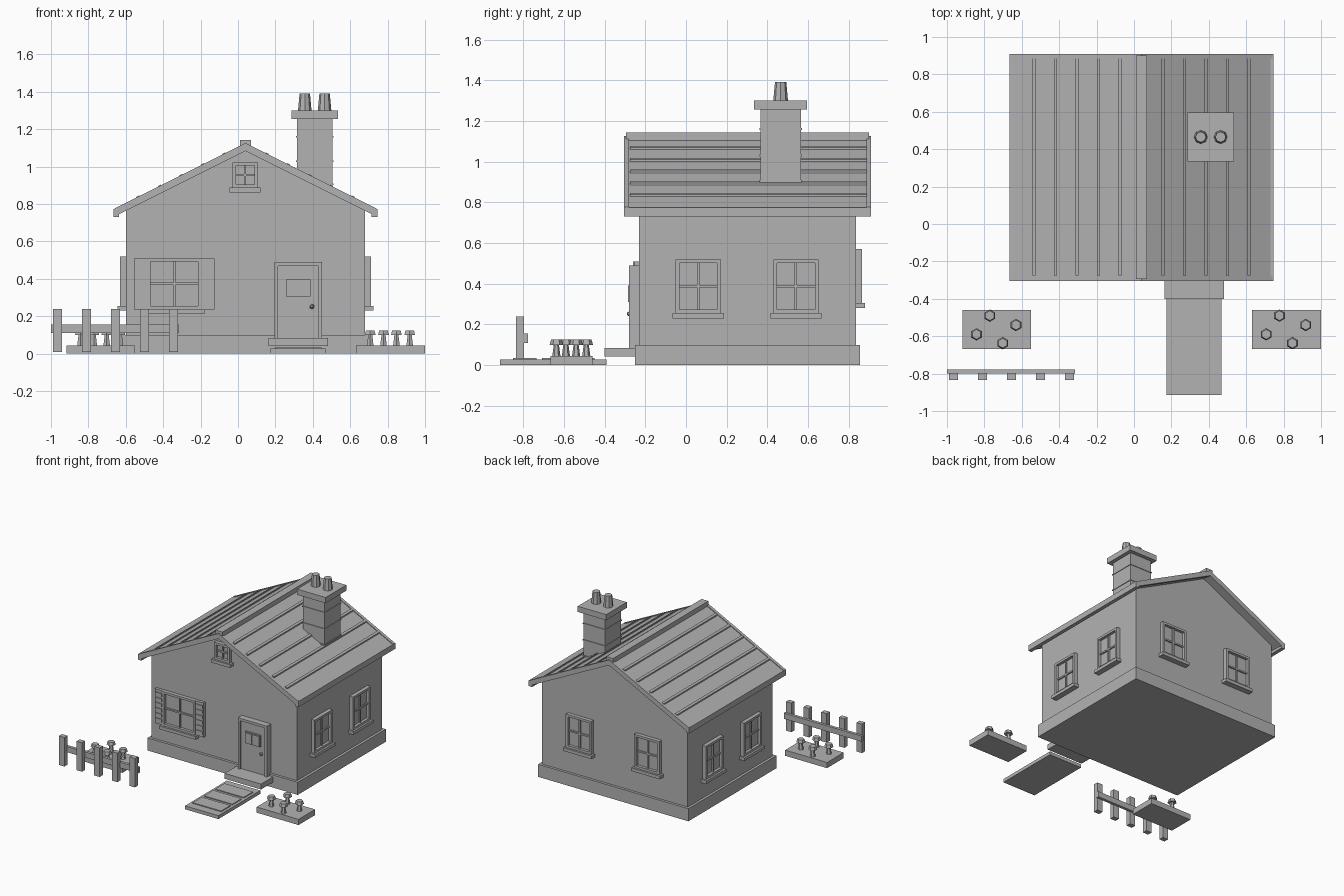
import bpy
import bmesh
from math import pi
from mathutils import Matrix, Vector

default_cube = bpy.data.objects.get("Cube")
if default_cube:
    bpy.data.objects.remove(default_cube)

# One plain material for the whole model
grey = bpy.data.materials.new("plain grey")
grey.use_nodes = True
colour = (0.45, 0.45, 0.45, 1)
grey.diffuse_color = colour
grey.node_tree.nodes["Principled BSDF"].inputs["Base Color"].default_value = colour

CENTRE = 0.04                 # ridge line
WALL_HALF = 0.64
WALL_FRONT, WALL_BACK = -0.23, 0.835
ROOF_FRONT, ROOF_BACK = -0.305, 0.91
EAVE_HALF = 0.7
RIDGE = 1.12
SLOPE = 0.5


def finish(name, bm, matrix=None):
    """Turn a bmesh into a flat-shaded object."""
    if matrix:
        bm.transform(matrix)
    bmesh.ops.recalc_face_normals(bm, faces=bm.faces)
    mesh = bpy.data.meshes.new(name)
    bm.to_mesh(mesh)
    bm.free()
    mesh.materials.append(grey)
    obj = bpy.data.objects.new(name, mesh)
    bpy.context.collection.objects.link(obj)
    return obj


def add_box(bm, x, y, z):
    """Add a box from three (low, high) ranges."""
    low, high = Vector((x[0], y[0], z[0])), Vector((x[1], y[1], z[1]))
    place = Matrix.Translation((low + high) / 2) @ Matrix.Diagonal((*(high - low), 1))
    bmesh.ops.create_cube(bm, size=1, matrix=place)


def box(name, x, y, z):
    bm = bmesh.new()
    add_box(bm, x, y, z)
    return finish(name, bm)


def around(middle, half):
    return middle - half, middle + half


def add_prism(bm, profile, y):
    """Extrude an x-z profile between two y positions."""
    face = bm.faces.new([bm.verts.new((px, y[0], pz)) for px, pz in profile])
    extruded = bmesh.ops.extrude_face_region(bm, geom=[face])
    moved = [v for v in extruded["geom"] if isinstance(v, bmesh.types.BMVert)]
    bmesh.ops.translate(bm, verts=moved, vec=(0, y[1] - y[0], 0))


def prism(name, profile, y):
    bm = bmesh.new()
    add_prism(bm, profile, y)
    return finish(name, bm)


def add_cone(bm, place, z, bottom, top, sides):
    bmesh.ops.create_cone(bm, cap_ends=True, segments=sides, radius1=bottom, radius2=top,
                          depth=z[1] - z[0],
                          matrix=Matrix.Translation((*place, sum(z) / 2)))


def window(name, matrix, width, height, sill_extra=0.015, depth=0.03):
    """Framed window facing -y, its base at the local origin."""
    bm = bmesh.new()
    half, bar, thin = width / 2, 0.018, 0.006
    front = (-depth, 0.01)
    for side in (-1, 1):
        add_box(bm, sorted((side * half, side * (half - bar))), front, (0, height))
    for bottom in (0, height - bar):
        add_box(bm, around(0, half - bar), front, (bottom, bottom + bar))
    add_box(bm, around(0, half - bar), (-depth / 4, 0.01), (bar, height - bar))
    inner = (-depth * 0.6, 0)
    add_box(bm, around(0, thin), inner, (bar, height - bar))
    add_box(bm, around(0, half - bar), inner, around(height / 2, thin))
    add_box(bm, around(0, half + sill_extra), (-depth - 0.015, 0.01), (-0.025, 0))
    return finish(name, bm, matrix)


# House body
box("plinth", around(CENTRE, WALL_HALF + 0.02), (WALL_FRONT - 0.02, WALL_BACK + 0.02), (0, 0.1))
eave_z = RIDGE - 0.03 - SLOPE * WALL_HALF
left_wall, right_wall = around(CENTRE, WALL_HALF)
box("walls", (left_wall, right_wall), (WALL_FRONT, WALL_BACK), (0.1, eave_z))
prism("gable_walls", [(left_wall, eave_z), (right_wall, eave_z), (CENTRE, RIDGE - 0.03)],
      (WALL_FRONT, WALL_BACK))


# Roof
def slope_strip(near, far, top, bottom, side):
    """Profile following one roof slope, between two distances from the ridge."""
    return [(CENTRE + side * d, RIDGE - SLOPE * d + lift)
            for d, lift in ((near, top), (far, top), (far, bottom), (near, bottom))]


for side, label in ((-1, "right"), (1, "left")):
    prism(f"{label}_roof_slope", slope_strip(0, EAVE_HALF, 0, -0.03, side),
          (ROOF_FRONT + 0.01, ROOF_BACK - 0.01))
    bm = bmesh.new()
    for row in range(1, 6):
        d = row * 0.115
        add_prism(bm, slope_strip(d - 0.008, d + 0.008, 0.01, -0.01, side),
                  (ROOF_FRONT + 0.03, ROOF_BACK - 0.02))
    finish(f"{label}_roof_battens", bm)
    bm = bmesh.new()
    for start in (ROOF_FRONT, ROOF_BACK - 0.024):
        add_prism(bm, slope_strip(0, EAVE_HALF, 0.006, -0.036, side), (start, start + 0.024))
    finish(f"{label}_barge_boards", bm)
    edge = CENTRE + side * (EAVE_HALF - 0.01)
    box(f"{label}_eave_board", around(edge, 0.015), (ROOF_FRONT, ROOF_BACK), (0.73, 0.775))
box("ridge_cap", around(CENTRE, 0.03), (ROOF_FRONT + 0.01, ROOF_BACK - 0.01),
    (RIDGE - 0.02, RIDGE + 0.022))

# Chimney with course bands, cap and pots
STACK_X, STACK_Y = 0.41, 0.465
box("chimney_stack", around(STACK_X, 0.095), around(STACK_Y, 0.1), (0.86, 1.26))
bm = bmesh.new()
for z in (0.905, 1.03, 1.16):
    add_box(bm, around(STACK_X, 0.1), around(STACK_Y, 0.105), around(z, 0.004))
finish("chimney_bands", bm)
box("chimney_cap", around(STACK_X, 0.125), around(STACK_Y, 0.13), (1.255, 1.3))
bm = bmesh.new()
for x in around(STACK_X, 0.053):
    add_cone(bm, (x, STACK_Y), (1.3, 1.39), 0.036, 0.028, 8)
finish("chimney_pots", bm)

# Side, back, front and attic windows
for y, place in ((0.06, "front"), (0.54, "back")):
    for side, label in ((-1, "right"), (1, "left")):
        at = Matrix.Translation((CENTRE + side * WALL_HALF, y, 0.255))
        window(f"{label}_{place}_window", at @ Matrix.Rotation(side * pi / 2, 4, "Z"), 0.222, 0.265)
for x, label in zip(around(CENTRE, 0.3), ("right", "left")):
    at = Matrix.Translation((x, WALL_BACK, 0.305))
    window(f"back_{label}_window", at @ Matrix.Rotation(pi, 4, "Z"), 0.222, 0.265)
FRONT_X = -0.34
window("large_front_window", Matrix.Translation((FRONT_X, WALL_FRONT, 0.237)), 0.29, 0.273)
window("attic_window", Matrix.Translation((0.038, WALL_FRONT, 0.888)), 0.136, 0.135)

# Louvred shutters
for side, label in ((-1, "right"), (1, "left")):
    bm = bmesh.new()
    middle = FRONT_X + side * 0.18
    add_box(bm, around(middle, 0.035), (WALL_FRONT - 0.022, WALL_FRONT), (0.237, 0.51))
    for slat in range(6):
        add_box(bm, around(middle, 0.028), (WALL_FRONT - 0.028, WALL_FRONT),
                around(0.27 + slat * 0.041, 0.013))
    finish(f"{label}_shutter", bm)

# Front door
DOOR_X = 0.322
bm = bmesh.new()
for side in (-1, 1):
    add_box(bm, around(DOOR_X + side * 0.118, 0.01), (-0.28, WALL_FRONT), (0.085, 0.49))
add_box(bm, around(DOOR_X, 0.108), (-0.28, WALL_FRONT), (0.47, 0.49))
finish("door_frame", bm)
box("door", around(DOOR_X, 0.108), (-0.265, WALL_FRONT), (0.085, 0.47))
bm = bmesh.new()
add_box(bm, around(DOOR_X, 0.066), (-0.278, -0.26), (0.305, 0.397))
for side in (-1, 1):
    add_box(bm, around(DOOR_X + side * 0.032, 0.028), (-0.284, -0.27), (0.311, 0.391))
finish("door_window", bm)
bm = bmesh.new()
bmesh.ops.create_icosphere(bm, subdivisions=1, radius=0.014,
                           matrix=Matrix.Translation((0.396, -0.277, 0.252)))
finish("door_knob", bm)

# Doorstep and garden path
box("doorstep", around(DOOR_X, 0.16), (-0.4, WALL_FRONT), (0.042, 0.085))
PATH_X = 0.322
box("path", around(PATH_X, 0.147), (-0.915, -0.39), (0, 0.027))
bm = bmesh.new()
for row in range(3):
    add_box(bm, around(PATH_X, 0.125), around(-0.508 - row * 0.142, 0.058), (0.02, 0.034))
finish("paving_slabs", bm)

# Flower beds
for bed_x, label in ((-0.734, "right"), (0.815, "left")):
    box(f"{label}_flower_bed", around(bed_x, 0.184), around(-0.563, 0.104), (0, 0.045))
    stems, heads = bmesh.new(), bmesh.new()
    for dx, y in ((-0.037, -0.49), (0.103, -0.54), (-0.108, -0.59), (0.032, -0.637)):
        add_cone(stems, (bed_x + dx, y), (0.045, 0.105), 0.02, 0.012, 6)
        add_cone(heads, (bed_x + dx, y), (0.1, 0.125), 0.033, 0.026, 6)
    finish(f"{label}_flower_stems", stems)
    finish(f"{label}_flower_heads", heads)

# Fence
box("fence_rail", (-1, -0.315), (-0.8, -0.777), (0.11, 0.155))
bm = bmesh.new()
for post in range(5):
    add_box(bm, around(-0.965 + post * 0.155, 0.024), (-0.835, -0.796), (0.01, 0.24))
finish("fence_posts", bm)
